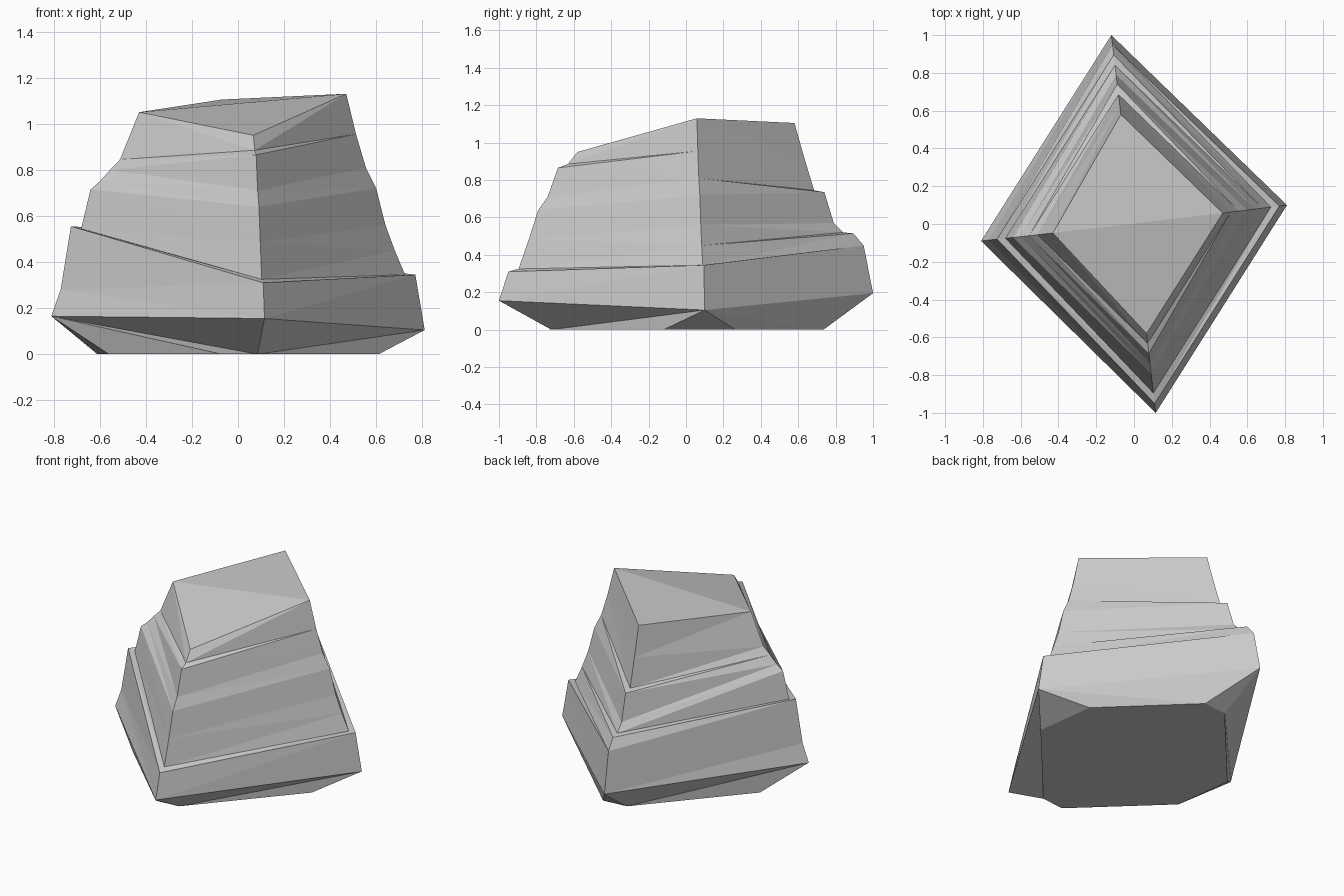
import bpy, bmesh

if "Cube" in bpy.data.objects:
    bpy.data.objects.remove(bpy.data.objects["Cube"])

# Layered rock: four corner profiles sharing the same inward steps
scales = [1, .95, .895, .84, .79, .74, .685, .632, .58]
corners = [(-.81, -.09), (.115, -1), (.81, .10), (-.12, 1)]   # left, front, right, back
heights = [
    [.165, .28, .555, .545, .715, .75, .80, .845, 1.05],
    [.155, .31, .325, .485, .64, .71, .865, .885, .95],
    [.105, .345, .345, .45, .56, .72, .81, .955, 1.13],
    [.195, .45, .515, .52, .57, .735, .745, .92, 1.105],
]

bm = bmesh.new()
cols = []
for c, (x, y) in enumerate(corners):
    col = []
    for i, s in enumerate(scales):
        if c == 0 and i == 8:
            s = .53                      # left top corner leans further in
        col.append(bm.verts.new((x * s, y * s, heights[c][i])))
    cols.append(col)
left, front, right, back = cols

# Stepped walls, diagonals rising towards the left and right corners
for hi, lo in ((left, front), (right, front), (right, back), (left, back)):
    for i in range(len(scales) - 1):
        bm.faces.new((hi[i], lo[i], hi[i + 1]))
        bm.faces.new((lo[i], lo[i + 1], hi[i + 1]))

# Top, folded from left to right
bm.faces.new((left[-1], front[-1], right[-1]))
bm.faces.new((left[-1], right[-1], back[-1]))

# Undercut down to an eight-sided foot
foot = [bm.verts.new((x, y, 0)) for x, y in (
    (-.56, -.265), (-.07, -.735), (.085, -.72), (.61, -.12),
    (.56, .265), (.075, .735), (-.085, .72), (-.61, .12))]
bm.faces.new(foot[::-1])
L, F, R, B = (c[0] for c in cols)
owners = [L, L, R, R, R, B, L, L]        # corner above each foot edge
for i, corner in enumerate(owners):
    bm.faces.new((foot[i], foot[(i + 1) % 8], corner))
for a, b, f in ((L, F, 2), (F, R, 2), (R, B, 5), (B, L, 6)):
    bm.faces.new((a, foot[f], b))

bmesh.ops.recalc_face_normals(bm, faces=bm.faces)
mesh = bpy.data.meshes.new("rock")
bm.to_mesh(mesh)
bm.free()
bpy.context.collection.objects.link(bpy.data.objects.new("rock", mesh))
